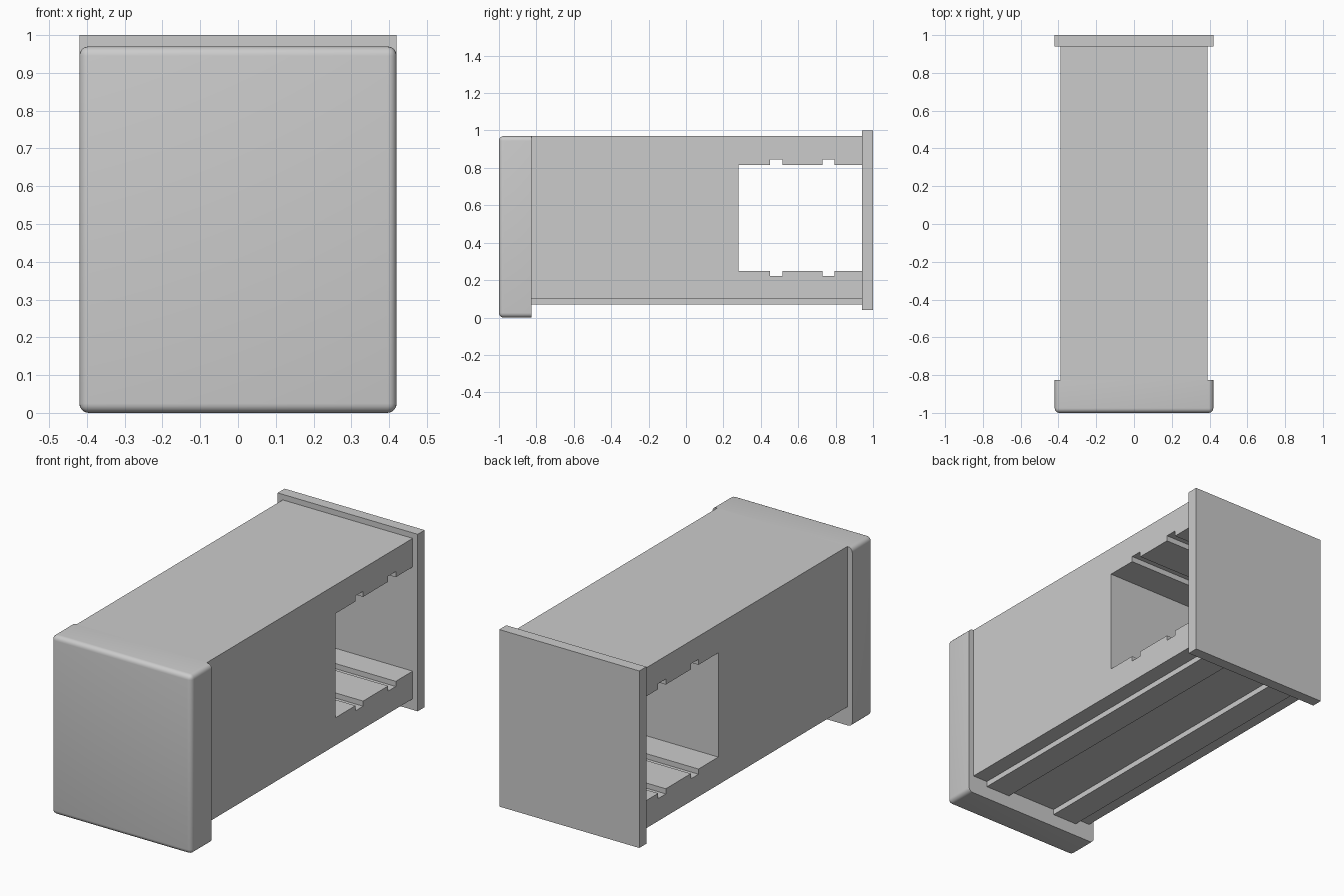
import bpy, bmesh

if "Cube" in bpy.data.objects:
    bpy.data.objects.remove(bpy.data.objects["Cube"])


def make_object(name, bm):
    bmesh.ops.recalc_face_normals(bm, faces=bm.faces)
    mesh = bpy.data.meshes.new(name)
    bm.to_mesh(mesh)
    bm.free()
    obj = bpy.data.objects.new(name, mesh)
    bpy.context.collection.objects.link(obj)
    return obj


def box_bm(lo, hi):
    bm = bmesh.new()
    bmesh.ops.create_cube(bm, size=1)
    for v in bm.verts:
        v.co = [(a + b) / 2 + c * (b - a) for a, b, c in zip(lo, hi, v.co)]
    return bm


# Main body: side profile with the notched through-window, extruded across x
FRONT, BACK = -0.825, 0.94
NOTCHES = [(0.45, 0.515), (0.73, 0.795)]


def window_edge(z, z_notch):
    pts = [(0.28, z)]
    for a, b in NOTCHES:
        pts += [(a, z), (a, z_notch), (b, z_notch), (b, z)]
    return pts + [(BACK, z)]


profile = [(BACK, 0.97), (FRONT, 0.97), (FRONT, 0.10), (BACK, 0.10)]
profile += window_edge(0.25, 0.222)[::-1] + window_edge(0.815, 0.845)
bm = bmesh.new()
face = bm.faces.new([bm.verts.new((-0.39, y, z)) for y, z in profile])
ext = bmesh.ops.extrude_face_region(bm, geom=[face])
bmesh.ops.translate(bm, vec=(0.78, 0, 0),
                    verts=[g for g in ext["geom"] if isinstance(g, bmesh.types.BMVert)])
make_object("body", bm)

# Two runners under the body
for side, x0, x1 in (("left", -0.30, -0.15), ("right", 0.15, 0.30)):
    make_object(side + "_runner", box_bm((x0, FRONT, 0.07), (x1, BACK, 0.10)))

# Front cap: rounded everywhere except around its back face
bm = box_bm((-0.42, -1, 0), (0.42, FRONT, 0.97))
edges = [e for e in bm.edges if min(v.co.y for v in e.verts) < -0.9]
bmesh.ops.bevel(bm, geom=edges, offset=0.025, segments=5, profile=0.5, affect='EDGES')
cap = make_object("front_cap", bm)
bpy.context.view_layer.objects.active = cap
cap.select_set(True)
bpy.ops.object.shade_smooth_by_angle()

# Back plate
make_object("back_plate", box_bm((-0.42, BACK, 0.04), (0.42, 1, 1.0)))
